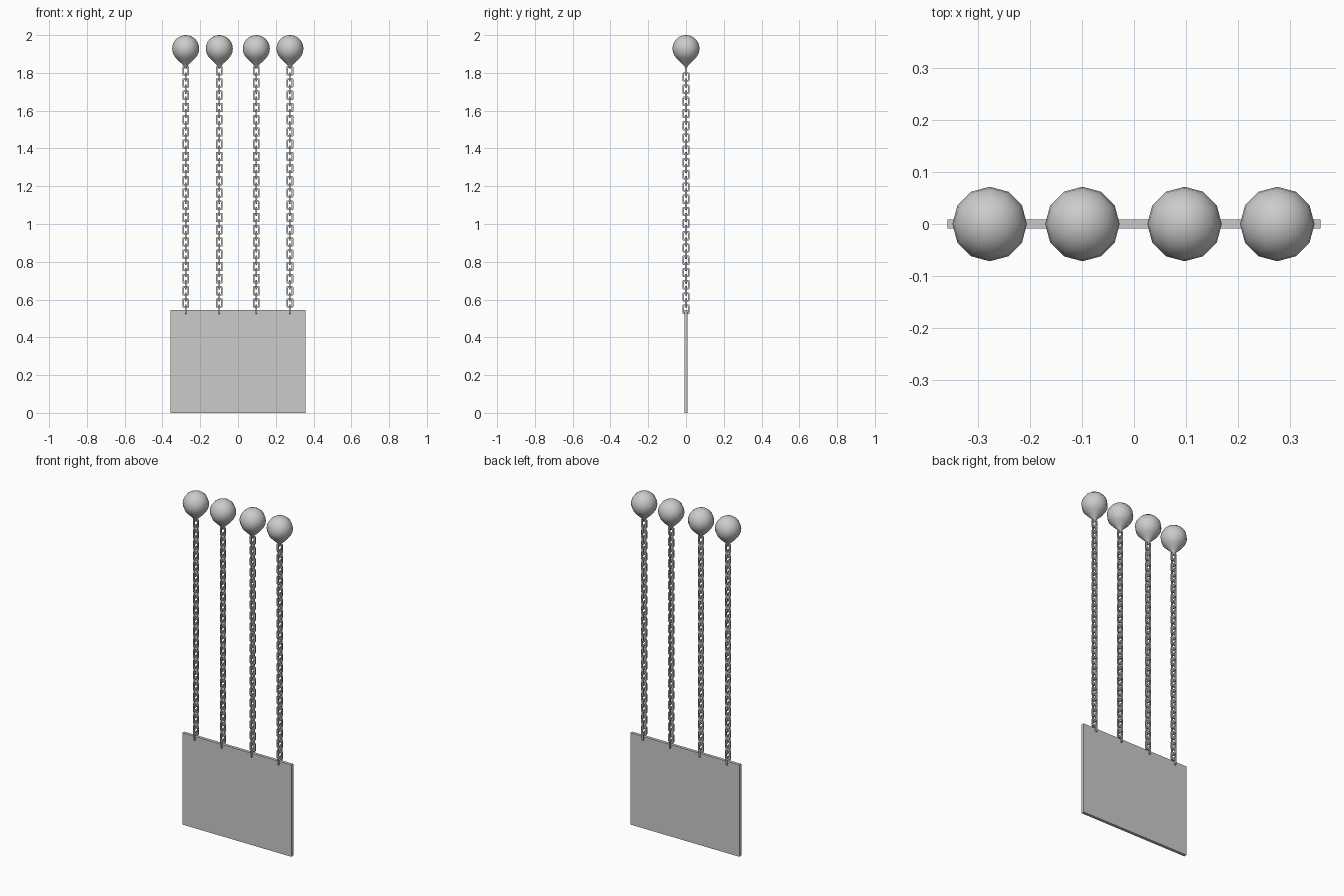
import bpy, bmesh, math

if "Cube" in bpy.data.objects:
    bpy.data.objects.remove(bpy.data.objects["Cube"])

XS = (-0.277, -0.099, 0.097, 0.275)


def finish(name, bm, smooth=False):
    bmesh.ops.recalc_face_normals(bm, faces=bm.faces)
    mesh = bpy.data.meshes.new(name)
    bm.to_mesh(mesh)
    bm.free()
    ob = bpy.data.objects.new(name, mesh)
    bpy.context.collection.objects.link(ob)
    if smooth:
        for p in mesh.polygons:
            p.use_smooth = True
    return ob


def rect_loop(hw, hh, c):
    # rectangle outline with small clipped corners
    return [(hw, -hh + c), (hw, hh - c), (hw - c, hh), (-hw + c, hh),
            (-hw, hh - c), (-hw, -hh + c), (-hw + c, -hh), (hw - c, -hh)]


def add_link(bm, z, turned, hw=0.0175, hh=0.0245, t=0.0082):
    outer = rect_loop(hw, hh, 0.003)
    inner = rect_loop(hw - t, hh - t, 0.001)
    rings = []
    for loop, d in ((outer, -t / 2), (outer, t / 2), (inner, t / 2), (inner, -t / 2)):
        rings.append([bm.verts.new((d, u, z + v) if turned else (u, d, z + v))
                      for u, v in loop])
    for k in range(4):
        a, b = rings[k], rings[(k + 1) % 4]
        for i in range(8):
            j = (i + 1) % 8
            bm.faces.new((a[i], a[j], b[j], b[i]))


def build_chain(x, i):
    # links alternate between facing front and facing sideways
    bm = bmesh.new()
    for k in range(40):
        add_link(bm, 1.811 - k * (1.811 - 0.549) / 39, k % 2 == 1)
    finish(f"chain_{i}", bm).location.x = x


def build_balloon(x, i, sides=12):
    # teardrop: round top, tapering to a narrow neck
    r, zc = 0.0715, 1.9285
    prof = [(r * math.cos(math.radians(a)), zc + r * math.sin(math.radians(a)))
            for a in (75, 60, 45, 30, 15, 0, -15, -30, -42)]
    prof += [(0.036, 1.863), (0.018, 1.846), (0.009, 1.835), (0.005, 1.822)]
    bm = bmesh.new()
    rings = [[bm.verts.new((pr * math.cos(2 * math.pi * s / sides),
                            pr * math.sin(2 * math.pi * s / sides), z))
              for s in range(sides)] for pr, z in prof]
    top = bm.verts.new((0, 0, 2.0))
    for s in range(sides):
        n = (s + 1) % sides
        bm.faces.new((top, rings[0][s], rings[0][n]))
        for a, b in zip(rings, rings[1:]):
            bm.faces.new((a[s], b[s], b[n], a[n]))
    bm.faces.new(rings[-1])
    finish(f"balloon_{i}", bm, True).location.x = x


# hanging board
bm = bmesh.new()
bmesh.ops.create_cube(bm, size=1)
bmesh.ops.scale(bm, vec=(0.716, 0.018, 0.546), verts=bm.verts)
bmesh.ops.translate(bm, vec=(0, 0, 0.273), verts=bm.verts)
finish("board", bm)

# chains and balloons
for i, x in enumerate(XS, 1):
    build_chain(x, i)
    build_balloon(x, i)
